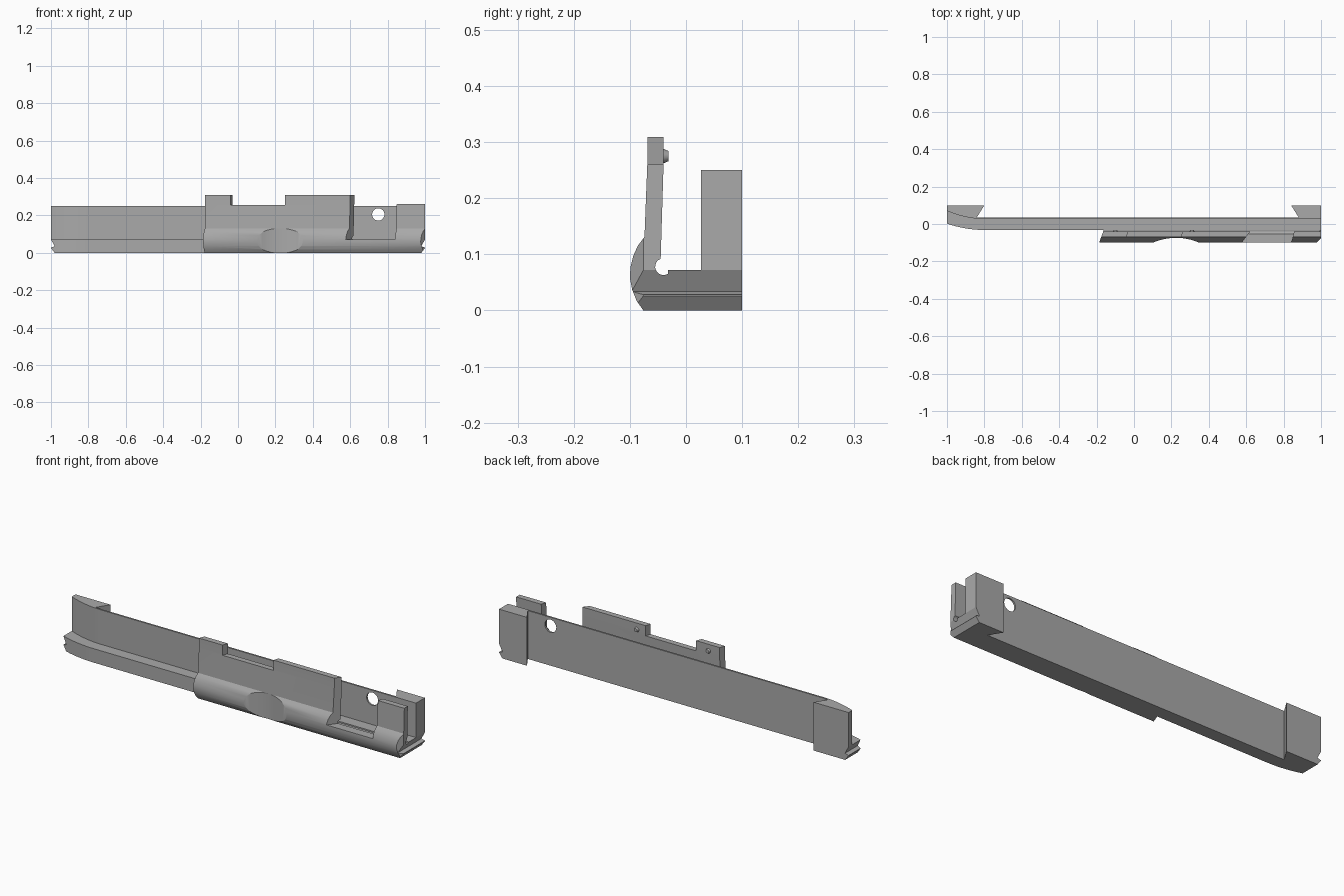
import bpy, bmesh, math
from mathutils import Vector

if "Cube" in bpy.data.objects:
    bpy.data.objects.remove(bpy.data.objects["Cube"])

grey = bpy.data.materials.new("plain_grey")
grey.use_nodes = True
colour = (0.4, 0.4, 0.4, 1)
grey.diffuse_color = colour
grey.node_tree.nodes["Principled BSDF"].inputs["Base Color"].default_value = colour


def prism(name, outline, axis, low, high):
    """Extrude a 2D outline along x, y or z."""
    place = {"x": lambda a, b, d: (d, a, b),
             "y": lambda a, b, d: (a, d, b),
             "z": lambda a, b, d: (a, b, d)}[axis]
    bm = bmesh.new()
    face = bm.faces.new([bm.verts.new(place(a, b, low)) for a, b in outline])
    ext = bmesh.ops.extrude_face_region(bm, geom=[face])
    moved = [v for v in ext["geom"] if isinstance(v, bmesh.types.BMVert)]
    bmesh.ops.translate(bm, verts=moved, vec=Vector(place(0, 0, high - low)))
    bmesh.ops.recalc_face_normals(bm, faces=bm.faces)
    mesh = bpy.data.meshes.new(name)
    bm.to_mesh(mesh)
    bm.free()
    mesh.materials.append(grey)
    obj = bpy.data.objects.new(name, mesh)
    bpy.context.collection.objects.link(obj)
    return obj


def combine(target, tool, operation="DIFFERENCE"):
    mod = target.modifiers.new("combine", "BOOLEAN")
    mod.operation, mod.object, mod.solver = operation, tool, "EXACT"
    bpy.context.view_layer.objects.active = target
    bpy.ops.object.modifier_apply(modifier=mod.name)
    bpy.data.objects.remove(tool)


def arc(cx, cy, r, start, end, n):
    angles = [math.radians(start + (end - start) * i / n) for i in range(n + 1)]
    return [(cx + r * math.cos(a), cy + r * math.sin(a)) for a in angles]


def swept_end(y, rise):
    """Front edge that curves backwards towards the right-hand end."""
    return [(-1 + 0.2 * t, y + rise * (1 - t) ** 2) for t in [i / 8 for i in range(9)]]


# Thin back wall with a dovetail block at each end
body = prism("slide_body", swept_end(0.027, 0.043) + [
    (1, 0.027), (1, 0.1), (0.84, 0.1), (0.88, 0.036),
    (-0.84, 0.036), (-0.8, 0.1), (-1, 0.1)], "z", 0, 0.25)

# Floor ledge in front of the wall
ledge = prism("floor_ledge", swept_end(-0.032, 0.034) + [
    (1, -0.032), (1, 0.06), (0.9, 0.036), (-0.86, 0.036), (-1, 0.08)], "z", 0, 0.072)
combine(body, ledge, "UNION")

# Bulged front plate with a round relief along its inner foot
bulge = [(-0.076, 0), (-0.088, 0.017), (-0.096, 0.037), (-0.1, 0.058),
         (-0.099, 0.077), (-0.094, 0.097), (-0.086, 0.115), (-0.074, 0.131)]
relief = arc(-0.04, 0.078, 0.015, 110, 300, 10)
plate = prism("front_plate", bulge + [
    (-0.069, 0.26), (-0.069, 0.309), (-0.04, 0.309), (-0.04, 0.26)]
    + relief + [(-0.03, 0.065), (-0.03, 0)], "x", -0.25, 1)

# Slanted end, top notch, open gap, low right part and trimmed corner
cuts = [
    ([(-0.3, -0.12), (-0.194, -0.12), (-0.159, -0.025), (-0.3, -0.025)], -0.1),
    ([(-0.06, -0.12), (0.235, -0.12), (0.265, -0.02), (-0.022, -0.02)], 0.256),
    ([(0.56, -0.12), (0.835, -0.12), (0.862, -0.02), (0.637, -0.02)], 0.072),
    ([(0.75, -0.12), (1.1, -0.12), (1.1, -0.02), (0.75, -0.02)], 0.26),
    ([(0.967, -0.11), (1.03, -0.11), (1.03, -0.045)], -0.1),
]
for outline, floor in cuts:
    combine(plate, prism("plate_cutter", outline, "z", floor, 0.4))

# Finger scallop across the bulge
combine(plate, prism("scallop_cutter", arc(0.225, -0.384, 0.31, 0, 354, 118), "z", -0.1, 0.2))
combine(body, plate, "UNION")

# Round hole through the wall
combine(body, prism("hole_cutter", arc(0.75, 0.205, 0.033, 0, 345, 23), "y", 0, 0.05))

# V grooves and undercut across both ends
for s in (-1, 1):
    notch = [(s, 0.072), (s * 0.98, 0.034), (s, 0.028), (s * 1.05, 0.028), (s * 1.05, 0.072)]
    foot = [(s, 0.026), (s * 0.98, -0.001), (s * 0.98, -0.05), (s * 1.05, -0.05), (s * 1.05, 0.026)]
    for outline in (notch, foot):
        combine(body, prism("end_cutter", outline, "y", -0.2, 0.2))

# Small tapered pins on the inside of the front plate
parts = [body]
for label, x in (("right", -0.1), ("left", 0.31)):
    bpy.ops.mesh.primitive_cone_add(vertices=16, radius1=0.014, radius2=0.009, depth=0.012,
                                    location=(x, -0.037, 0.275),
                                    rotation=(-math.pi / 2, 0, 0))
    pin = bpy.context.object
    pin.name = label + "_pin"
    pin.data.materials.append(grey)
    parts.append(pin)

bpy.ops.object.select_all(action="DESELECT")
for obj in parts:
    obj.select_set(True)
bpy.context.view_layer.objects.active = body
bpy.ops.object.shade_smooth_by_angle(angle=math.radians(25))
